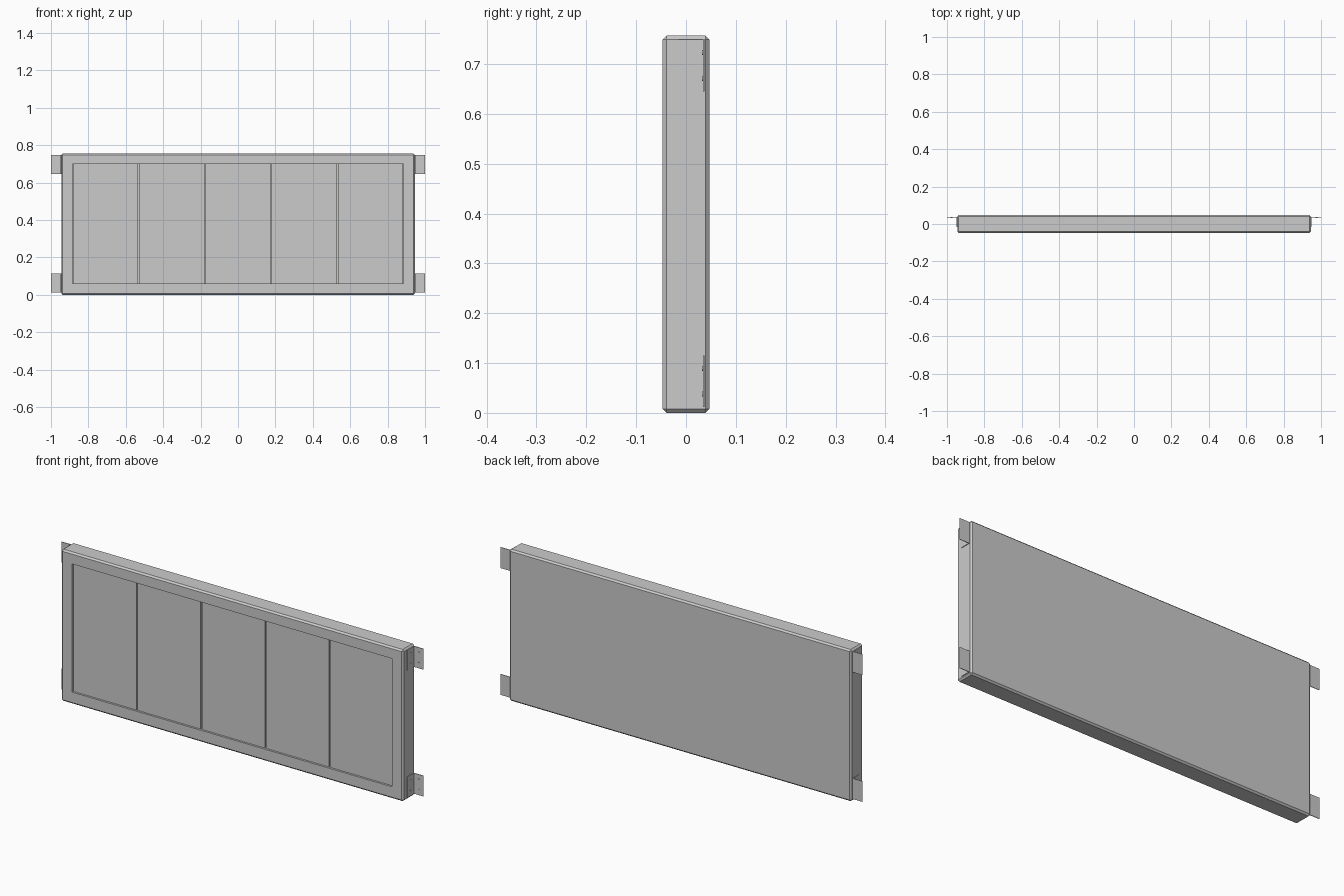
import bpy, bmesh, math
from mathutils import Matrix, Vector

if "Cube" in bpy.data.objects:
    bpy.data.objects.remove(bpy.data.objects["Cube"])


def finish(name, bm):
    bmesh.ops.recalc_face_normals(bm, faces=bm.faces[:])
    me = bpy.data.meshes.new(name)
    bm.to_mesh(me)
    bm.free()
    ob = bpy.data.objects.new(name, me)
    bpy.context.collection.objects.link(ob)
    return ob


def add_box(bm, lo, hi):
    lo, hi = Vector(lo), Vector(hi)
    m = Matrix.Translation((lo + hi) / 2) @ Matrix.Diagonal((*(hi - lo), 1))
    return bmesh.ops.create_cube(bm, size=1, matrix=m)


def box(name, lo, hi, bevel=0):
    bm = bmesh.new()
    add_box(bm, lo, hi)
    if bevel:
        bmesh.ops.bevel(bm, geom=bm.edges[:], offset=bevel, segments=1,
                        affect='EDGES', profile=0.5)
    return finish(name, bm)


# Main slab with chamfered edges
W, D, H = 0.945, 0.047, 0.757
body = box("panel_body", (-W, -D, 0), (W, D, H), 0.008)

# Shallow rectangular recess in the front
RX, Z0, Z1 = 0.885, 0.06, 0.70
cutter = box("recess_cutter", (-RX, -0.1, Z0), (RX, -D + 0.02, Z1))
cutter.hide_render = True
cutter.hide_set(True)
mod = body.modifiers.new("recess", 'BOOLEAN')
mod.object = cutter
mod.solver = 'EXACT'

# Five infill boards separated by narrow grooves
pitch, gap = 2 * RX / 5, 0.006
for i in range(5):
    x = -RX + i * pitch
    box(f"infill_board_{i + 1}", (x + gap / 2, -D + 0.010, Z0),
        (x + pitch - gap / 2, -D + 0.021, Z1))


# L-shaped mounting brackets with screw heads, two per end
def bracket(name, side, z0, z1):
    bm = bmesh.new()
    t, yb, yf = 0.003, 0.037, -0.015
    prof = [(W, yf), (W + t, yf), (W + t, yb - t), (1, yb - t), (1, yb), (W, yb)]
    f = bm.faces.new([bm.verts.new((x, y, z0)) for x, y in prof])
    ext = bmesh.ops.extrude_face_region(bm, geom=[f])["geom"]
    bmesh.ops.translate(bm, vec=(0, 0, z1 - z0),
                        verts=[v for v in ext if isinstance(v, bmesh.types.BMVert)])
    for k in (0.25, 0.75):
        z = z0 + k * (z1 - z0)
        for pos, axis in (((0.975, yb - t - 0.001, z), 'X'),
                          ((W + t + 0.001, 0.010, z), 'Y')):
            m = Matrix.Translation(pos) @ Matrix.Rotation(math.pi / 2, 4, axis)
            bmesh.ops.create_cone(bm, cap_ends=True, segments=12, radius1=0.005,
                                  radius2=0.005, depth=0.002, matrix=m)
    bmesh.ops.scale(bm, vec=(side, 1, 1), verts=bm.verts[:])
    finish(name, bm)


for side, label in ((-1, "left"), (1, "right")):
    bracket(f"bracket_{label}_lower", side, 0.012, 0.115)
    bracket(f"bracket_{label}_upper", side, 0.645, 0.749)
